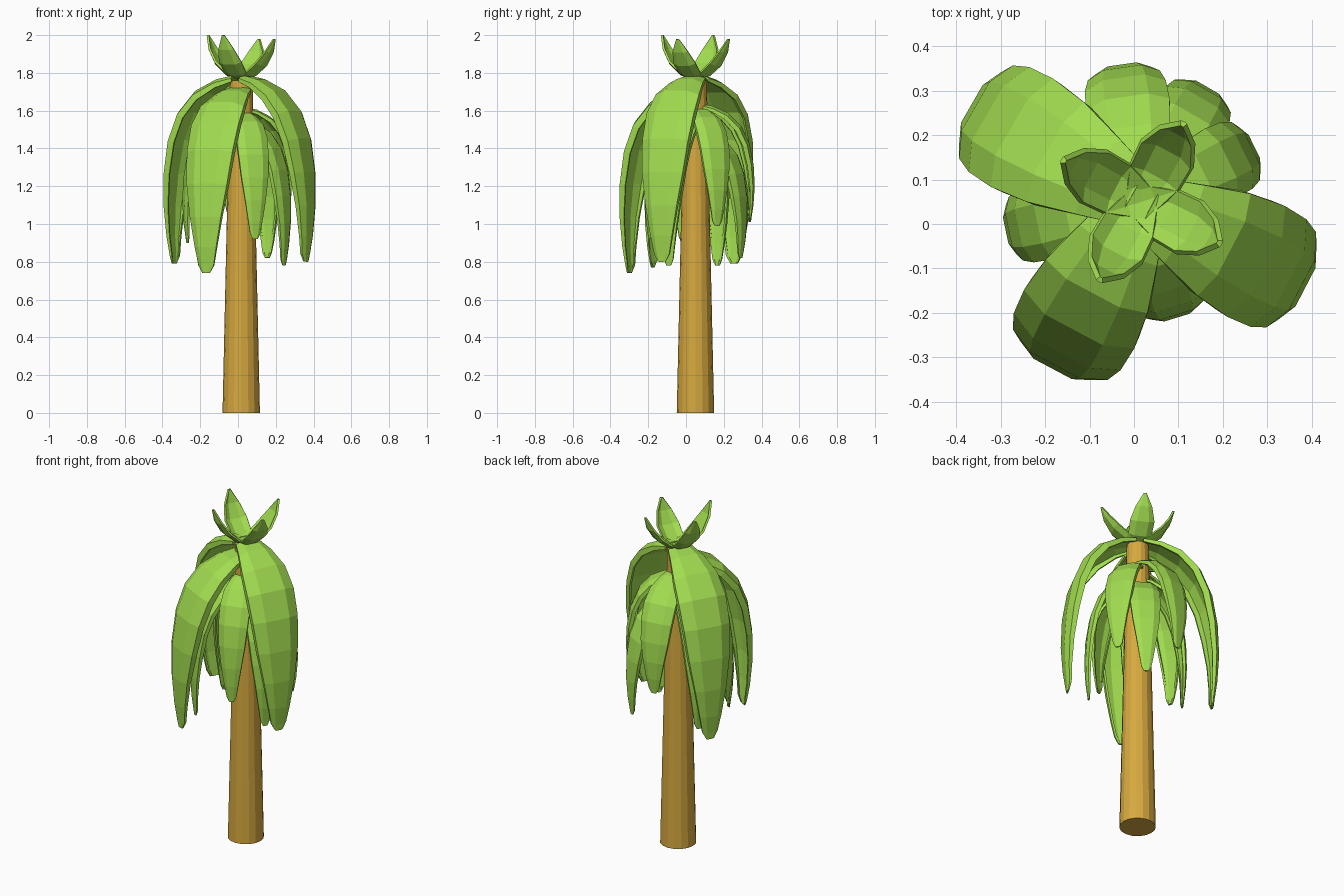
import bpy, bmesh, math
from mathutils import Vector

if "Cube" in bpy.data.objects:
    bpy.data.objects.remove(bpy.data.objects["Cube"])

CX, CY = 0.017, 0.05  # trunk axis


def material(name, col):
    m = bpy.data.materials.new(name)
    m.diffuse_color = col
    m.use_nodes = True
    m.node_tree.nodes["Principled BSDF"].inputs["Base Color"].default_value = m.diffuse_color
    return m


GREEN = material("leaf_green", (0.36, 0.72, 0.08, 1))
BROWN = material("trunk_brown", (0.68, 0.40, 0.05, 1))

# trunk
bpy.ops.mesh.primitive_cone_add(vertices=16, radius1=0.099, radius2=0.060, depth=1.76,
                                location=(CX, CY, 0.88))
trunk = bpy.context.object
trunk.name = "trunk"
trunk.data.materials.append(BROWN)

# leaf profiles: (reach fraction, height fraction, width fraction)
DROOP = [(.06, 0, .50), (.28, .02, .70), (.55, .08, .92), (.77, .19, 1), (.91, .34, .97),
         (.98, .52, .86), (1, .70, .66), (.98, .86, .46), (.95, .96, .32), (.94, 1, .16)]
UPRIGHT = [(0, .04, .6), (.35, .12, .95), (.68, .36, 1), (.90, .68, .65), (1, 1, .05)]
ACROSS = [(-.93, .5), (-.95, .25), (-.5, .04), (.5, .04), (.95, .25), (.93, .5)]  # arched, folded rims
CUP = [(-1, .32), (-.5, .06), (.5, .06), (1, .32)]


def leaf(name, profile, across, angle, reach, z0, z1, half, bend=1):
    a = math.radians(angle)
    out, side, up = Vector((math.cos(a), math.sin(a), 0)), Vector((-math.sin(a), math.cos(a), 0)), Vector((0, 0, 1))
    pts = [(r * reach, z0 + (z1 - z0) * h) for r, h, w in profile]
    bm = bmesh.new()
    rows = []
    for i, (r, z) in enumerate(pts):
        p, q = pts[max(i - 1, 0)], pts[min(i + 1, len(pts) - 1)]
        t = Vector((q[0] - p[0], q[1] - p[1])).normalized()
        normal = out * -t.y + up * t.x
        w = profile[i][2] * half
        base = Vector((CX, CY, 0)) + out * r + up * z
        rows.append([bm.verts.new(base + side * (u * w) - normal * (d * w * bend)) for u, d in across])
    for lo, hi in zip(rows, rows[1:]):
        for k in range(len(across) - 1):
            bm.faces.new((lo[k], hi[k], hi[k + 1], lo[k + 1]))
    me = bpy.data.meshes.new(name)
    bm.to_mesh(me)
    bm.free()
    me.materials.append(GREEN)
    ob = bpy.data.objects.new(name, me)
    bpy.context.collection.objects.link(ob)
    s = ob.modifiers.new("thickness", "SOLIDIFY")
    s.thickness, s.offset = 0.012, -1


# drooping leaves: angle, reach, root height, tip height, half width
for i, (ang, reach, z0, z1, half) in enumerate([
        (150, .445, 1.79, .79, .148), (-27.5, .42, 1.79, .80, .148), (-118, .43, 1.73, .74, .148),
        (98, .315, 1.64, 1.01, .10), (60, .30, 1.50, .82, .09), (26, .285, 1.62, .99, .09),
        (-73, .275, 1.60, .92, .09), (-168, .315, 1.61, .90, .09),
        (-32, .29, 1.55, .78, .09), (-128, .31, 1.55, .77, .09), (152, .27, 1.55, .78, .09)]):
    leaf(f"drooping_leaf_{i + 1}", DROOP, ACROSS, ang, reach, z0, z1, half)

# upright crown leaves
for i in range(4):
    leaf(f"crown_leaf_{i + 1}", UPRIGHT, CUP, 62 + 90 * i, .193, 1.765, 2.0 if i in (1, 2) else 1.98, .062, -1)
